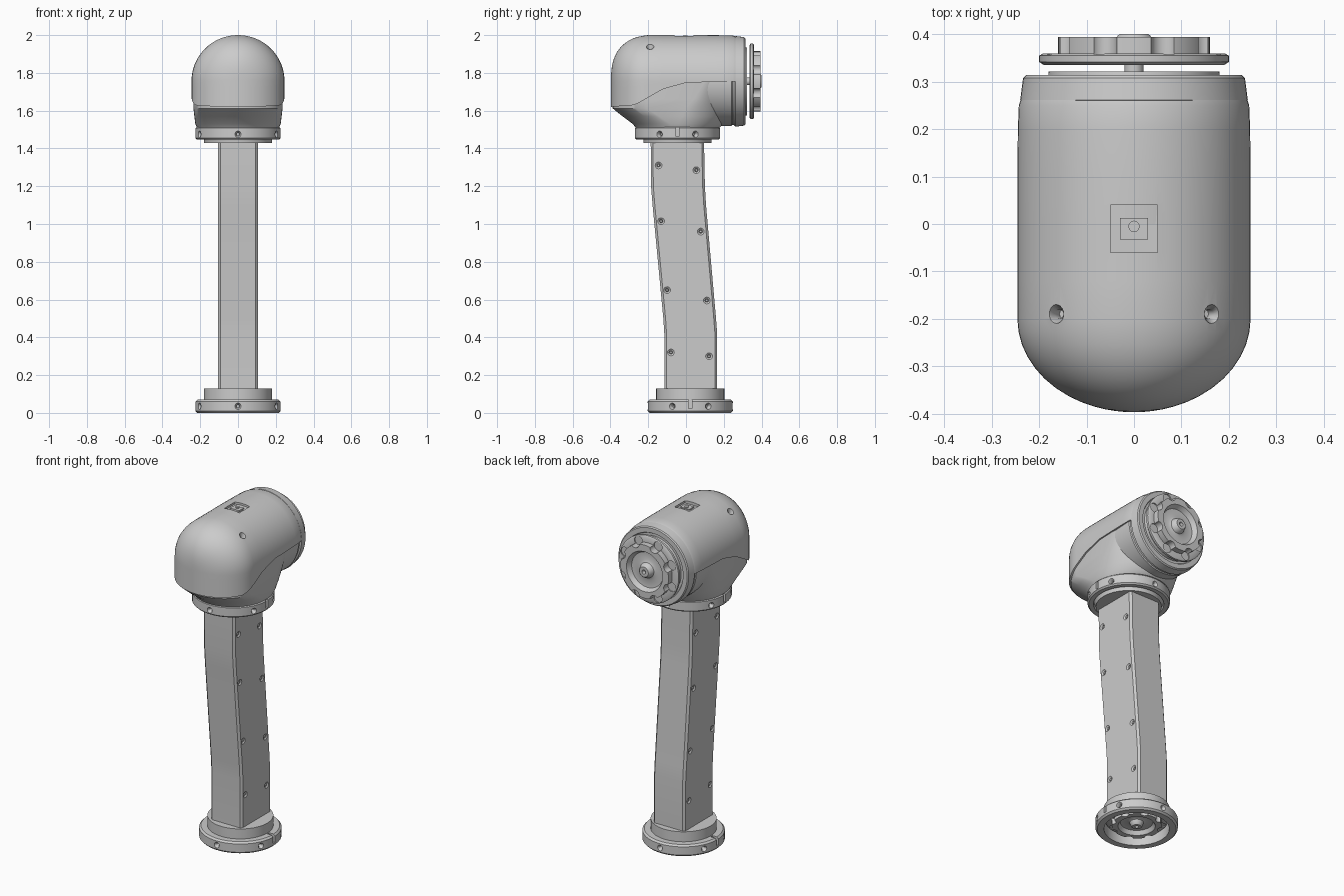
import bpy, bmesh
from math import sin, cos, pi, radians
from mathutils import Vector, Matrix

if "Cube" in bpy.data.objects:
    bpy.data.objects.remove(bpy.data.objects["Cube"])


def make(name, parts):
    """One mesh object from lofts; each part is (rings, loop)."""
    bm = bmesh.new()
    for rings, loop in parts:
        vs = [[bm.verts.new(p) for p in r] for r in rings]
        n = len(vs[0])
        for a, b in zip(vs, vs[1:] + ([vs[0]] if loop else [])):
            for i in range(n):
                j = (i + 1) % n
                bm.faces.new((a[i], a[j], b[j], b[i]))
        if not loop:
            bm.faces.new(vs[0])
            bm.faces.new(vs[-1])
    bmesh.ops.recalc_face_normals(bm, faces=bm.faces)
    me = bpy.data.meshes.new(name)
    bm.to_mesh(me)
    bm.free()
    ob = bpy.data.objects.new(name, me)
    bpy.context.collection.objects.link(ob)
    return ob


def turned(profile, m=Matrix(), n=64, loop=False):
    """Rings of a lathe profile (radius, height), placed by matrix m."""
    return ([[m @ Vector((r * cos(2 * pi * i / n), r * sin(2 * pi * i / n), h)) for i in range(n)]
             for r, h in profile], loop)


def aim(pos, direction):
    return Matrix.Translation(pos) @ Vector(direction).to_track_quat('Z', 'Y').to_matrix().to_4x4()


def box(c, s):
    return ([[Vector((c[0] + a * s[0], c[1] + b * s[1], c[2] + k * s[2]))
              for a, b in ((-.5, -.5), (.5, -.5), (.5, .5), (-.5, .5))] for k in (-.5, .5)], False)


def cut(ob, parts):
    """Subtract all parts from the object, then discard the cutter."""
    c = make("cutter", parts)
    c.hide_render = True
    mod = ob.modifiers.new("cut", 'BOOLEAN')
    mod.operation, mod.solver, mod.object = 'DIFFERENCE', 'EXACT', c
    bpy.context.view_layer.objects.active = ob
    bpy.ops.object.modifier_apply(modifier=mod.name)
    bpy.data.objects.remove(c)


def countersink(pos, out, r, depth):
    return turned([(r * .5, -depth), (r * .5, -depth * .4), (r, 0), (r * 1.1, .02)], aim(pos, out), 20)


def clamp_cuts(y, z):
    """Side slits and screw holes round a clamp collar."""
    parts = [box((s * .22, y, z + .012), (.07, .018, .05)) for s in (-1, 1)]
    for a in (-90, 90, 25, -25, 155, 205):
        d = Vector((cos(radians(a)), sin(radians(a)), 0))
        parts.append(countersink(Vector((0, y, z)) + d * .225, d, .017, .03))
    return parts


def flange(name, m):
    """Scalloped coupling disc with dished face and hub."""
    ob = make(name, [turned([(.02, -.022), (.02, 0), (.19, 0), (.2, .007), (.2, .02), (.192, .025),
                             (.16, .025), (.16, .06), (.12, .06), (.105, .032), (.06, .028),
                             (.045, .035), (.035, .062), (.03, .066), (.012, .066), (.01, .045)], m)])
    ring = [(r * cos(a), r * sin(a)) for r in (.168,) for a in [pi / 8 + k * pi / 4 for k in range(8)]]
    cut(ob, [turned([(.028, .018), (.028, .09)], m @ Matrix.Translation((x, y, 0)), 16) for x, y in ring])


# Base clamp collar, hollow underneath, with a coupling inside
base = make("base_collar", [turned([(.07, .075), (.178, .075), (.178, 0), (.215, 0), (.225, .01),
                                    (.225, .06), (.215, .07), (.18, .07), (.18, .13), (.05, .13)],
                                   Matrix.Translation((0, .0225, 0)))])
cut(base, clamp_cuts(.0225, .035))
flange("base_coupling", Matrix.Translation((0, .0225, .07)) @ Matrix.Rotation(pi, 4, 'X') @ Matrix.Scale(.85, 4))

# Leaning rectangular arm with chamfered corners and recessed side screws
rings = []
for z, y0, y1 in ((.1, -.115, .165), (.42, -.115, .165), (.5, -.12, .159),
                  (1.1, -.177, .106), (1.2, -.185, .1), (1.46, -.187, .095)):
    w, c = .105, .012
    rings.append([(-w + c, y0, z), (w - c, y0, z), (w, y0 + c, z), (w, y1 - c, z),
                  (w - c, y1, z), (-w + c, y1, z), (-w, y1 - c, z), (-w, y0 + c, z)])
arm = make("arm", [(rings, False)])
screws = [(s, y, z) for s in (-1, 1) for y, z in
          ((-.145, 1.31), (.055, 1.285), (-.132, 1.015), (.078, .96),
           (-.1, .65), (.11, .595), (-.08, .32), (.122, .3))]
cut(arm, [countersink((s * .105, y, z), (s, 0, 0), .018, .016) for s, y, z in screws])
make("arm_screws", [turned([(.008, -.02), (.008, -.006), (.006, -.003)], aim((s * .105, y, z), (s, 0, 0)), 12)
                    for s, y, z in screws])

# Upper clamp collar with a lip below it
top = make("upper_collar", [turned([(.05, 1.43), (.18, 1.43), (.18, 1.447), (.19, 1.465), (.192, 1.447),
                                    (.217, 1.447), (.225, 1.455), (.225, 1.507), (.215, 1.517), (.05, 1.517)],
                                   Matrix.Translation((0, -.045, 0)))])
cut(top, clamp_cuts(-.045, 1.475))

# Upper head shell: arched sections that round off at the nose
PART = ((-.4, 1.62), (-.27, 1.63), (-.2, 1.67), (-.12, 1.715), (0, 1.748), (.27, 1.756))


def seam(y):
    for (a, za), (b, zb) in zip(PART, PART[1:]):
        if y <= b:
            return za + (zb - za) * (y - a) / (b - a)
    return PART[-1][1]


def arch(y, w, h):
    zc, zb, n = 1.758, seam(y), 32
    up = [zb + (zc - zb) * k / 4 for k in range(4)]
    return ([(w, y, z) for z in up]
            + [(w * cos(pi * k / n), y, zc + h * sin(pi * k / n)) for k in range(n + 1)]
            + [(-w, y, z) for z in reversed(up)])


sections = [arch(-.2 - .197 * sin(t), .246 * cos(t), .24 * cos(t) ** .75)
            for t in [radians(d) for d in (88, 85, 81, 76, 70, 63, 56, 48, 40, 32, 24, 16, 8)]]
sections += [arch(y, w, w - .004) for y, w in ((-.2, .246), (-.12, .246), (-.06, .246), (0, .246),
                                              (.1, .246), (.2, .245), (.25, .243), (.262, .239))]
shell = make("upper_shell", [(sections, False)])
cut(shell, [box((0, -.01, 2.01), (.1, .1, .055))]
    + [countersink((s * .165, -.19, 1.936), (s * .35, 0, .94), .02, .05) for s in (-1, 1)])
make("top_socket", [box((0, -.01, 1.985), (.06, .045, .014)),
                    turned([(.012, 1.98), (.012, 1.997)], Matrix.Translation((0, -.005, 0)), 12)])

# Lower head shell: horizontal sections, nose undercut down to the neck
rings = []
for z, w, yf, cf, cb, yb in ((1.512, .218, -.268, -.05, -.04, .18), (1.53, .226, -.282, -.06, -.04, .2),
                             (1.57, .231, -.336, -.12, -.02, .22), (1.612, .236, -.388, -.19, 0, .235),
                             (1.66, .237, -.388, -.195, .04, .24), (1.752, .238, -.388, -.2, .1, .25)):
    ring = []
    for k in range(64):
        a = 2 * pi * k / 64
        s = sin(a)
        ring.append((w * cos(a), cb + (yb - cb) * s if s >= 0 else cf + (cf - yf) * s, z))
    rings.append(ring)
make("lower_shell", [(rings, False)])

# Motor barrel with its rear rim
back = Matrix.Translation((0, 0, 1.755)) @ Matrix.Rotation(-pi / 2, 4, 'X')
make("motor_barrel", [turned([(.232, .0), (.237, .24), (.232, .245), (.232, .255), (.24, .262), (.234, .308),
                              (.228, .314), (.2, .314), (.195, .306), (.182, .306), (.18, .322),
                              (.05, .322)], back)])

# Rear output coupling
flange("rear_coupling", back @ Matrix.Translation((0, 0, .335)))

# Smooth shading with crisp edges
bpy.ops.object.select_all(action='SELECT')
bpy.context.view_layer.objects.active = shell
bpy.ops.object.shade_smooth_by_angle(angle=radians(35))
